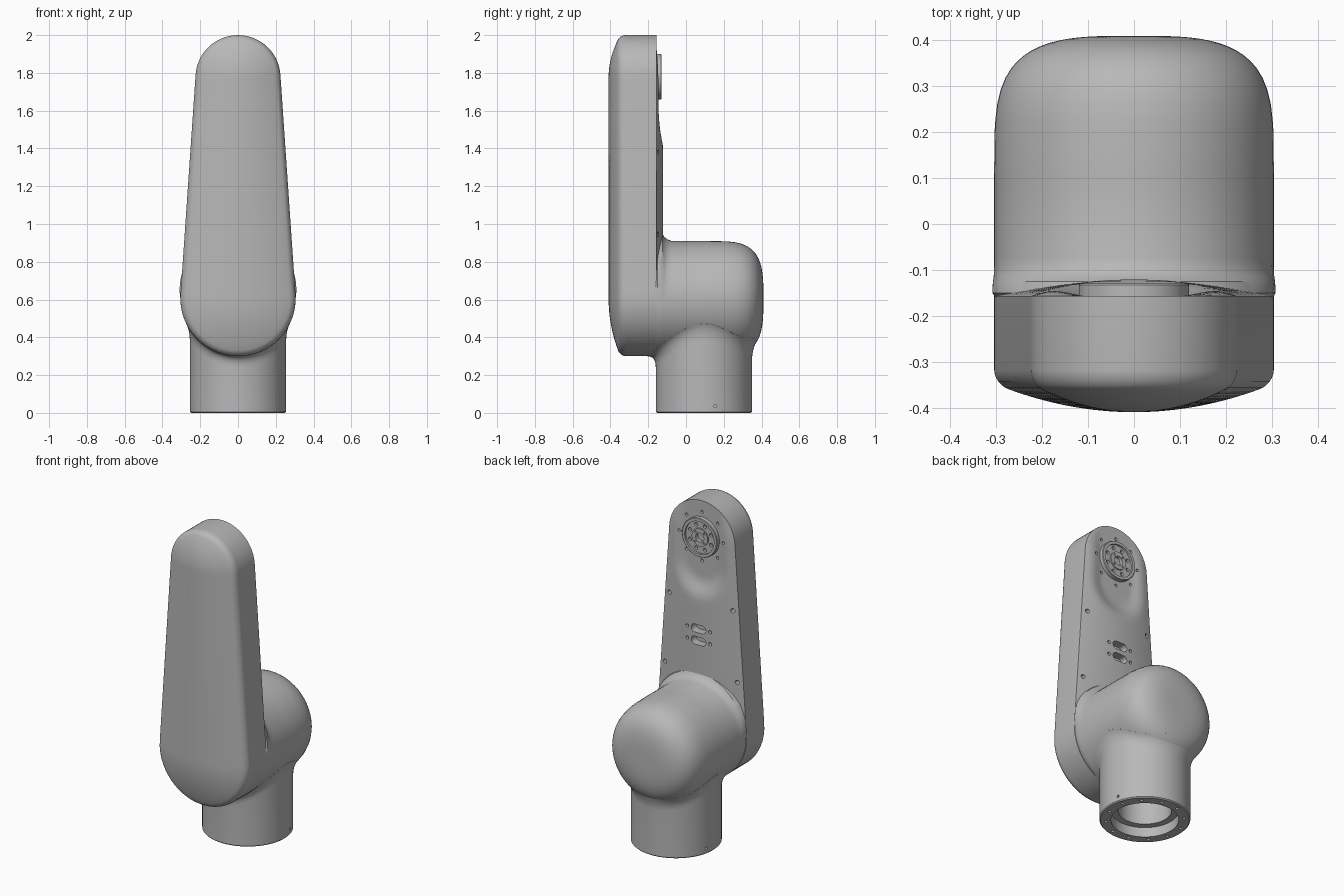
import bpy, bmesh
from math import sin, cos, pi, hypot, asin, sqrt
from mathutils import Matrix

cube = bpy.data.objects.get("Cube")
if cube:
    bpy.data.objects.remove(cube)

grey = bpy.data.materials.new("satin grey")
grey.use_nodes = True
GREY = (0.48, 0.48, 0.48, 1)
grey.diffuse_color = GREY
grey.node_tree.nodes["Principled BSDF"].inputs["Base Color"].default_value = GREY

LOW, LOW_R = 0.605, 0.305      # lower joint height and radius
TOP, TOP_R = 1.775, 0.225      # upper joint height and radius
BASE_Y, BASE_R = 0.095, 0.255  # pedestal axis and radius
FLANGE_Z = 1.78


def finish(name, bm):
    bmesh.ops.remove_doubles(bm, verts=bm.verts, dist=1e-5)
    bmesh.ops.recalc_face_normals(bm, faces=bm.faces)
    mesh = bpy.data.meshes.new(name)
    bm.to_mesh(mesh)
    bm.free()
    obj = bpy.data.objects.new(name, mesh)
    bpy.context.collection.objects.link(obj)
    mesh.materials.append(grey)
    return obj


def loft(name, rings):
    """Bridge equal rings of points; rings of zero size close the ends."""
    bm = bmesh.new()
    loops = [[bm.verts.new(p) for p in ring] for ring in rings]
    for a, b in zip(loops, loops[1:]):
        for i in range(len(a)):
            j = (i + 1) % len(a)
            bm.faces.new((a[i], a[j], b[j], b[i]))
    return finish(name, bm)


def select(obj):
    bpy.ops.object.select_all(action='DESELECT')
    obj.select_set(True)
    bpy.context.view_layer.objects.active = obj


def smooth(obj):
    select(obj)
    bpy.ops.object.shade_smooth_by_angle(angle=0.6)


def drill(obj, holes, axis):
    """Cut holes (x, y, z, radius, length, stretch) along one axis."""
    bm = bmesh.new()
    turn = {'Y': Matrix.Rotation(pi / 2, 4, 'X'),
            'X': Matrix.Rotation(pi / 2, 4, 'Y'), 'Z': Matrix()}[axis]
    for x, y, z, r, length, stretch in holes:
        verts = bmesh.ops.create_cone(bm, cap_ends=True, segments=18, radius1=r,
                                      radius2=r, depth=length)["verts"]
        for v in verts:
            v.co.x += stretch if v.co.x > -1e-6 else -stretch
        bmesh.ops.transform(bm, verts=verts, matrix=Matrix.Translation((x, y, z)) @ turn)
    cutter = finish("hole_cutter", bm)
    cutter.hide_render = True
    mod = obj.modifiers.new("holes", 'BOOLEAN')
    mod.operation, mod.solver, mod.object = 'DIFFERENCE', 'EXACT', cutter
    select(obj)
    bpy.ops.object.modifier_apply(modifier=mod.name)
    bpy.data.objects.remove(cutter)


# Arm outline: (x, z, height of its foot on the centre line)
tilt = asin((LOW_R - TOP_R) / (TOP - LOW))
ARC, SIDE = 28, 40


def arc(centre, r, a, b):
    return [(r * cos(t), centre + r * sin(t), centre)
            for t in (a + (b - a) * i / ARC for i in range(ARC + 1))]


def side(p, q):
    return [tuple(u + (v - u) * i / SIDE for u, v in zip(p, q)) for i in range(1, SIDE)]


upper = arc(TOP, TOP_R, tilt, pi - tilt)
lower = arc(LOW, LOW_R, pi - tilt, 2 * pi + tilt)
outline = upper + side(upper[-1], lower[0]) + lower + side(lower[-1], upper[0])


def front_y(s):
    y = -0.41 + 0.062 * s * s
    if s > 0.9:
        y += 0.03 * (1 - sqrt(max(0, 1 - ((s - 0.9) / 0.1) ** 2)))
    return y


def back_y(s, x, z):
    # crowned cover with a U-shaped recess around the flange
    d = hypot(x, max(0, 1.62 - z))
    g = min(1, max(0, (d - 0.1) / 0.115))
    return -0.157 + 0.036 * (1 - s * s) * g * g * (3 - 2 * g)


def arm_ring(s, depth):
    pts = [(s * x, foot + s * (z - foot)) for x, z, foot in outline]
    return [(x, depth(s, x, z), z) for x, z in pts]


front_steps = [i / 10 for i in range(10)] + [0.9 + 0.1 * sin(pi / 2 * i / 6) for i in range(7)]
rings = [arm_ring(s, lambda s, x, z: front_y(s)) for s in front_steps]
rings += [arm_ring(1 - i / 20, back_y) for i in range(21)]
arm = loft("arm_housing", rings)

holes = [(sx * x, -0.15, z, 0.013, 0.06, 0)
         for sx in (-1, 1) for x, z in ((0.217, 1.38), (0.247, 0.945))]
holes += [(0.15 * cos(a), -0.16, FLANGE_Z + 0.15 * sin(a), 0.009, 0.04, 0)
          for a in (pi / 4 * i for i in range(8))]
for z in (1.145, 1.22):
    holes.append((0, -0.13, z, 0.025, 0.08, 0.025))
    holes += [(x, -0.13, z, 0.01, 0.05, 0) for x in (-0.078, 0.078)]
drill(arm, holes, 'Y')
smooth(arm)

# Output flange, turned about the y direction
profile = [(0, -0.175), (0.12, -0.175), (0.12, -0.133), (0.117, -0.13), (0.1, -0.13),
           (0.1, -0.142), (0.055, -0.142), (0.055, -0.134), (0.028, -0.134),
           (0.028, -0.155), (0, -0.155)]
turns = [2 * pi * i / 64 for i in range(64)]
flange = loft("output_flange", [[(r * cos(t), y, FLANGE_Z + r * sin(t)) for t in turns]
                                for r, y in profile])
holes = [(r * cos(a), -0.14, FLANGE_Z + r * sin(a), size, 0.04, 0)
         for r, size, n in ((0.078, 0.011, 8), (0.042, 0.006, 4))
         for a in (2 * pi * (i + 0.5) / n for i in range(n))]
drill(flange, holes, 'Y')
smooth(flange)


# Joint body: horizontal drum with a soft rear end and a fillet to the arm
def drum_radius(y):
    t = min(1, max(0, (y - 0.1) / 0.31))
    return LOW_R * (1 - t ** 4) ** 0.3


def drum_ring(y, r, flare=0):
    return [(q * cos(t), y, LOW + q * sin(t))
            for t in turns for q in (r + flare * max(0, sin(t)) * (r > 0),)]


rings = [drum_ring(-0.2, 0), drum_ring(-0.2, 0.28)]
rings += [drum_ring(y, LOW_R, f) for y, f in
          ((-0.15, 0.05), (-0.125, 0.04), (-0.115, 0.022), (-0.1, 0.009), (-0.075, 0))]
for i in range(21):
    a = pi / 2 * (1 - (1 - i / 20) ** 1.8)
    rings.append(drum_ring(0.1 + 0.31 * sqrt(sin(a)), LOW_R * max(0, cos(a)) ** 0.6 if i < 20 else 0))
smooth(loft("joint_body", rings))


# Pedestal: hollow tube whose top blends into the drum
def underside(x, y):
    return LOW - sqrt(max(0, drum_radius(y) ** 2 - x * x))


def base_ring(r, z):
    return [(r * sin(t), BASE_Y + r * cos(t), z) for t in turns]


def fillet_ring(u):
    ring = []
    for t in turns:
        sx, cy = sin(t), cos(t)
        r_end = BASE_R + 0.02 + 0.025 * cy * cy
        z_mid = underside(BASE_R * sx, BASE_Y + BASE_R * cy)
        z_end = underside(r_end * sx, BASE_Y + r_end * cy)
        r = BASE_R + (r_end - BASE_R) * u * u
        z = (1 - u) ** 2 * (z_mid - 0.06) + 2 * u * (1 - u) * z_mid + u * u * z_end
        ring.append((r * sx, BASE_Y + r * cy, z))
    return ring


rings = [base_ring(0, 0.6), base_ring(0.18, 0.6)]
rings += [fillet_ring(1 - i / 8) for i in range(9)]
rings += [base_ring(r, z) for r, z in
          ((BASE_R, 0.006), (0.249, 0), (0.19, 0), (0.19, 0.06), (0.15, 0.06),
           (0.15, 0.29), (0, 0.29))]
pedestal = loft("pedestal", rings)
drill(pedestal, [(0.22 * sin(a), BASE_Y + 0.22 * cos(a), 0, 0.009, 0.06, 0)
                 for a in (2 * pi * (i + 0.5) / 12 for i in range(12))], 'Z')
drill(pedestal, [(x, BASE_Y + 0.06, 0.035, 0.008, 0.03, 0) for x in (-0.25, 0.25)], 'X')
smooth(pedestal)
